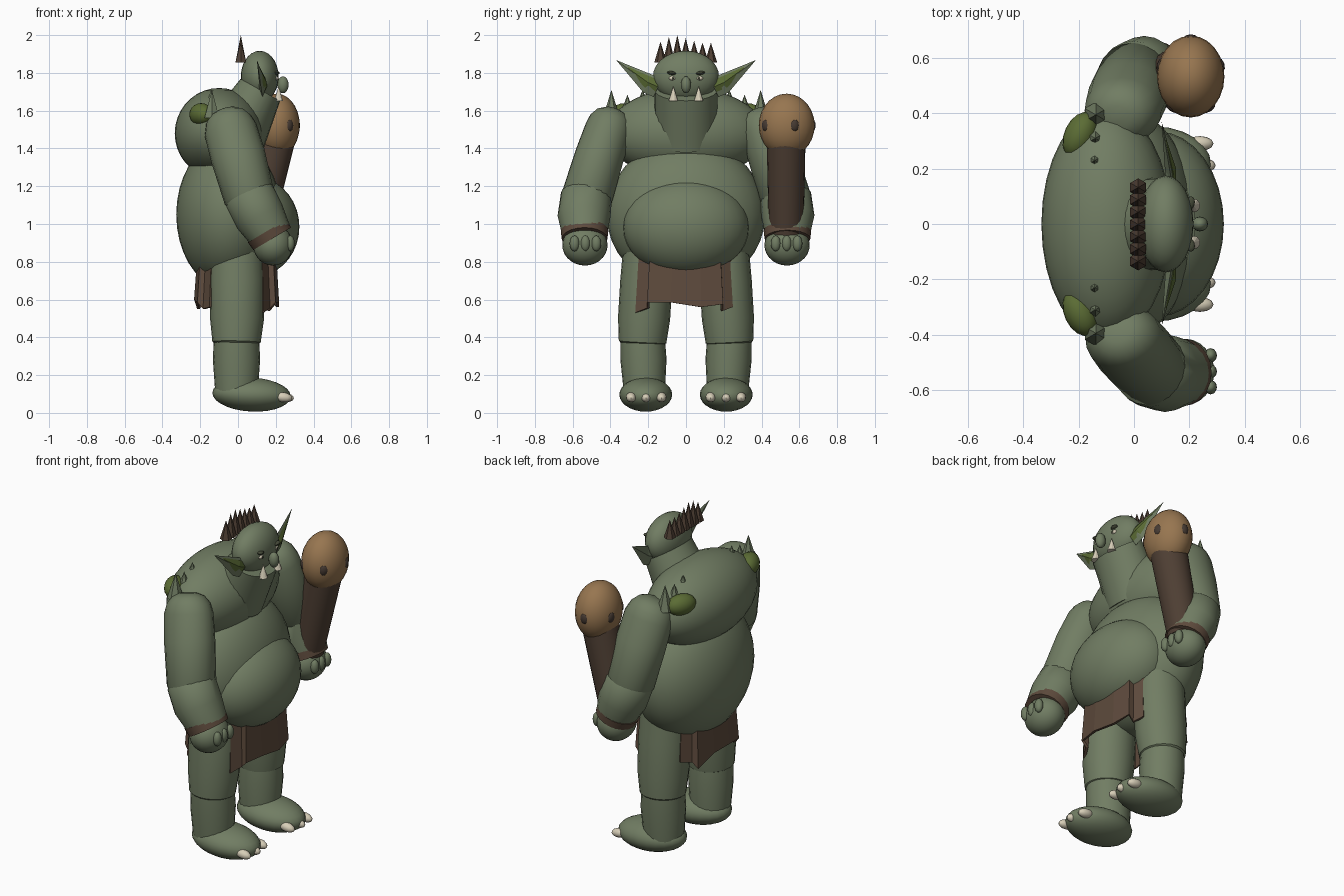
import bpy, bmesh, math
from mathutils import Vector, Euler

def material(name, rgb):
    m = bpy.data.materials.new(name)
    m.diffuse_color = (*rgb, 1)
    return m

SKIN = material("grey_green_skin", (0.165, 0.205, 0.125))
MOSS = material("moss_green", (0.105, 0.15, 0.035))
LEATHER = material("brown_leather", (0.112, 0.07, 0.046))
BARK = material("dark_wood", (0.078, 0.05, 0.034))
WOOD = material("light_wood", (0.31, 0.18, 0.08))
STUD = material("stud_brown", (0.06, 0.042, 0.032))
IVORY = material("ivory", (0.68, 0.62, 0.48))
BROW = material("dark_brow", (0.06, 0.068, 0.04))

def finish(bm, name, mat, angle=40):
    bmesh.ops.recalc_face_normals(bm, faces=bm.faces)
    me = bpy.data.meshes.new(name)
    bm.to_mesh(me)
    bm.free()
    me.materials.append(mat)
    ob = bpy.data.objects.new(name, me)
    bpy.context.collection.objects.link(ob)
    if angle:
        bpy.ops.object.select_all(action='DESELECT')
        ob.select_set(True)
        bpy.context.view_layer.objects.active = ob
        bpy.ops.object.shade_smooth_by_angle(angle=math.radians(angle))
    return ob

def ball(name, mat, loc, r, rot=(0, 0, 0), seg=24, rings=14):
    bm = bmesh.new()
    bmesh.ops.create_uvsphere(bm, u_segments=seg, v_segments=rings, radius=1)
    turn = Euler([math.radians(a) for a in rot]).to_matrix()
    for v in bm.verts:
        v.co = turn @ Vector(v.co[i] * r[i] for i in range(3)) + Vector(loc)
    return finish(bm, name, mat)

def tube(name, mat, sections, sides=20, angle=40):
    """Loft through sections (centre, half width, half depth); radius 0 makes a tip."""
    bm = bmesh.new()
    cs = [Vector(s[0]) for s in sections]
    rings = []
    for i, (c, ra, rb) in enumerate(sections):
        t = (cs[min(i + 1, len(cs) - 1)] - cs[max(i - 1, 0)]).normalized()
        ref = Vector((0, 0, 1)) if abs(t.y) > 0.7 else Vector((0, 1, 0))
        u = (ref - t * t.dot(ref)).normalized()
        w = t.cross(u)
        if ra == 0:
            rings.append([bm.verts.new(cs[i])])
            continue
        rings.append([bm.verts.new(cs[i] + u * ra * math.cos(a) + w * rb * math.sin(a))
                      for a in (2 * math.pi * k / sides for k in range(sides))])
    for p, q in zip(rings, rings[1:]):
        for k in range(sides):
            n = (k + 1) % sides
            if len(q) == 1:
                bm.faces.new((p[k], p[n], q[0]))
            else:
                bm.faces.new((p[k], p[n], q[n], q[k]))
    for ring in (rings[0], rings[-1]):
        if len(ring) > 1:
            bm.faces.new(ring)
    return finish(bm, name, mat, angle)

def spike(name, mat, loc, r, h, sides=6):
    x, y, z = loc
    return tube(name, mat, [((x, y, z), r, r), ((x, y, z + h), 0, 0)], sides, 0)

def cloth(name, columns, top):
    """Hanging strip with a ragged hem; columns are (x, y, hem height)."""
    bm = bmesh.new()
    pairs = [(bm.verts.new((x, y, hem)), bm.verts.new((x * 0.93, y * 0.93, top)))
             for x, y, hem in columns]
    for (a, b), (c, d) in zip(pairs, pairs[1:]):
        bm.faces.new((a, c, d, b))
    ob = finish(bm, name, LEATHER, 0)
    mod = ob.modifiers.new("thickness", 'SOLIDIFY')
    mod.thickness = 0.015
    mod.offset = 0

# Torso
ball("lower_torso", SKIN, (-0.05, 0, 1.05), (0.277, 0.42, 0.398), seg=32, rings=18)
ball("shoulder_hump", SKIN, (-0.1, 0, 1.48), (0.235, 0.42, 0.24), seg=32, rings=18)
ball("belly", SKIN, (0.085, 0, 0.985), (0.24, 0.335, 0.265), seg=32, rings=18)

# Neck and head
tube("neck", SKIN, [((-0.02, 0, 1.46), 0.168, 0.17), ((0.118, 0, 1.71), 0.166, 0.12)], 24)
ball("head", SKIN, (0.115, 0, 1.78), (0.1, 0.175, 0.137))
ball("nose", SKIN, (0.238, 0, 1.737), (0.03, 0.027, 0.045), seg=12, rings=8)

# Crest of spikes
for i, tip in enumerate((1.965, 1.99, 2.0, 1.985, 1.97, 1.96, 1.96)):
    spike("crest_spike", BARK, (0.015, -0.135 + i * 0.0445, 1.855), 0.033, tip - 1.855)

for s in (-1, 1):
    # Face
    ball("eye", IVORY, (0.2, s * 0.072, 1.772), (0.014, 0.018, 0.012), seg=10, rings=6)
    ball("pupil", BROW, (0.212, s * 0.07, 1.772), (0.004, 0.006, 0.007), seg=8, rings=6)
    ball("brow", BROW, (0.203, s * 0.075, 1.799), (0.017, 0.026, 0.01), (s * 8, 0, -s * 12), 10, 6)
    spike("tusk", IVORY, (0.215, s * 0.067, 1.65), 0.025, 0.08, 10)
    # Ears
    tube("ear", SKIN, [((0.13, s * 0.15, 1.72), 0.052, 0.018), ((0.13, s * 0.195, 1.74), 0.054, 0.018),
                       ((0.1, s * 0.37, 1.868), 0, 0)], 4, 0)
    tube("inner_ear", MOSS, [((0.14, s * 0.15, 1.727), 0.03, 0.013), ((0.139, s * 0.2, 1.75), 0.033, 0.013),
                             ((0.107, s * 0.335, 1.845), 0, 0)], 4, 0)
    # Shoulder spikes and mossy lump
    spike("large_shoulder_spike", SKIN, (-0.138, s * 0.395, 1.56), 0.046, 0.15)
    spike("middle_shoulder_spike", SKIN, (-0.14, s * 0.31, 1.61), 0.028, 0.075)
    spike("small_shoulder_spike", SKIN, (-0.142, s * 0.23, 1.65), 0.024, 0.06)
    ball("mossy_lump", MOSS, (-0.195, s * 0.322, 1.58), (0.057, 0.088, 0.06), (0, 0, -s * 25), 16, 10)

    def pose(x, y, z):
        """Arm point; the club arm hangs further back."""
        return (x - (max(0, 1.5 - z) * 0.165 if s > 0 else 0), s * y, z)
    # Arm: upper arm, forearm, cuff, hand
    tube("upper_arm", SKIN, [(pose(-0.06, 0.385, 1.605), 0.045, 0.05), (pose(-0.056, 0.39, 1.588), 0.085, 0.09),
                             (pose(-0.05, 0.397, 1.555), 0.112, 0.12), (pose(-0.04, 0.41, 1.5), 0.125, 0.14),
                             (pose(0.0, 0.458, 1.36), 0.13, 0.145),
                             (pose(0.06, 0.525, 1.14), 0.135, 0.135), (pose(0.075, 0.535, 1.09), 0.1, 0.1)])
    tube("forearm", SKIN, [(pose(0.045, 0.52, 1.19), 0.1, 0.1), (pose(0.06, 0.527, 1.15), 0.136, 0.135),
                           (pose(0.115, 0.54, 1.04), 0.14, 0.135), (pose(0.18, 0.537, 0.93), 0.116, 0.112)])
    tube("wrist_cuff", LEATHER, [(pose(0.156, 0.537, 0.964), 0.126, 0.121),
                                 (pose(0.181, 0.537, 0.922), 0.121, 0.116)])
    ball("hand", SKIN, pose(0.185, 0.535, 0.888), (0.105, 0.12, 0.108))
    for y in (0.475, 0.533, 0.59):
        ball("finger", SKIN, pose(0.277, y, 0.897), (0.023, 0.026, 0.042), seg=12, rings=8)
    # Leg: thigh, calf, foot, toenails
    tube("thigh", SKIN, [((-0.01, s * 0.2, 0.9), 0.13, 0.14), ((-0.005, s * 0.21, 0.7), 0.138, 0.146),
                         ((-0.005, s * 0.222, 0.5), 0.138, 0.143), ((-0.008, s * 0.23, 0.375), 0.126, 0.128),
                         ((-0.008, s * 0.23, 0.355), 0.1, 0.1)])
    tube("calf", SKIN, [((-0.008, s * 0.23, 0.4), 0.118, 0.12), ((-0.008, s * 0.225, 0.28), 0.122, 0.125),
                        ((-0.008, s * 0.22, 0.1), 0.108, 0.112)])
    ball("foot", SKIN, (0.072, s * 0.213, 0.097), (0.208, 0.14, 0.09), (0, 3, 0))
    for y, x in ((0.291, 0.238), (0.212, 0.246), (0.13, 0.234)):
        ball("toenail", IVORY, (x, s * y, 0.083), (0.05, 0.027, 0.026), (0, 8, 0), 12, 8)

# Belt and ragged loincloth
tube("belt", LEATHER, [((-0.01, 0, 0.795), 0.325, 0.205), ((-0.01, 0, 0.835), 0.335, 0.215)], 24)
cloth("front_loincloth", [(0.13, -0.265, 0.53), (0.165, -0.2, 0.555), (0.195, -0.2, 0.585), (0.21, -0.08, 0.585),
                          (0.21, 0.08, 0.56), (0.195, 0.19, 0.575), (0.165, 0.19, 0.54), (0.135, 0.245, 0.56)], 0.84)
cloth("back_loincloth", [(-0.145, 0.265, 0.6), (-0.18, 0.2, 0.585), (-0.21, 0.19, 0.55), (-0.225, 0.06, 0.6),
                         (-0.225, -0.08, 0.6), (-0.21, -0.19, 0.585), (-0.18, -0.2, 0.55), (-0.145, -0.265, 0.56)], 0.82)

# Club with a ring of studs
tube("club_shaft", BARK, [((0.09, 0.53, 0.96), 0.092, 0.092), ((0.2, 0.53, 1.45), 0.103, 0.103)])
ball("club_head", WOOD, (0.205, 0.533, 1.522), (0.122, 0.148, 0.168))
for k in range(5):
    a = math.radians(-54 + 72 * k)
    ball("club_stud", STUD, (0.205 + 0.114 * math.cos(a), 0.533 + 0.139 * math.sin(a), 1.522),
         (0.014, 0.026, 0.032), (0, 0, math.degrees(a)), 8, 6)
